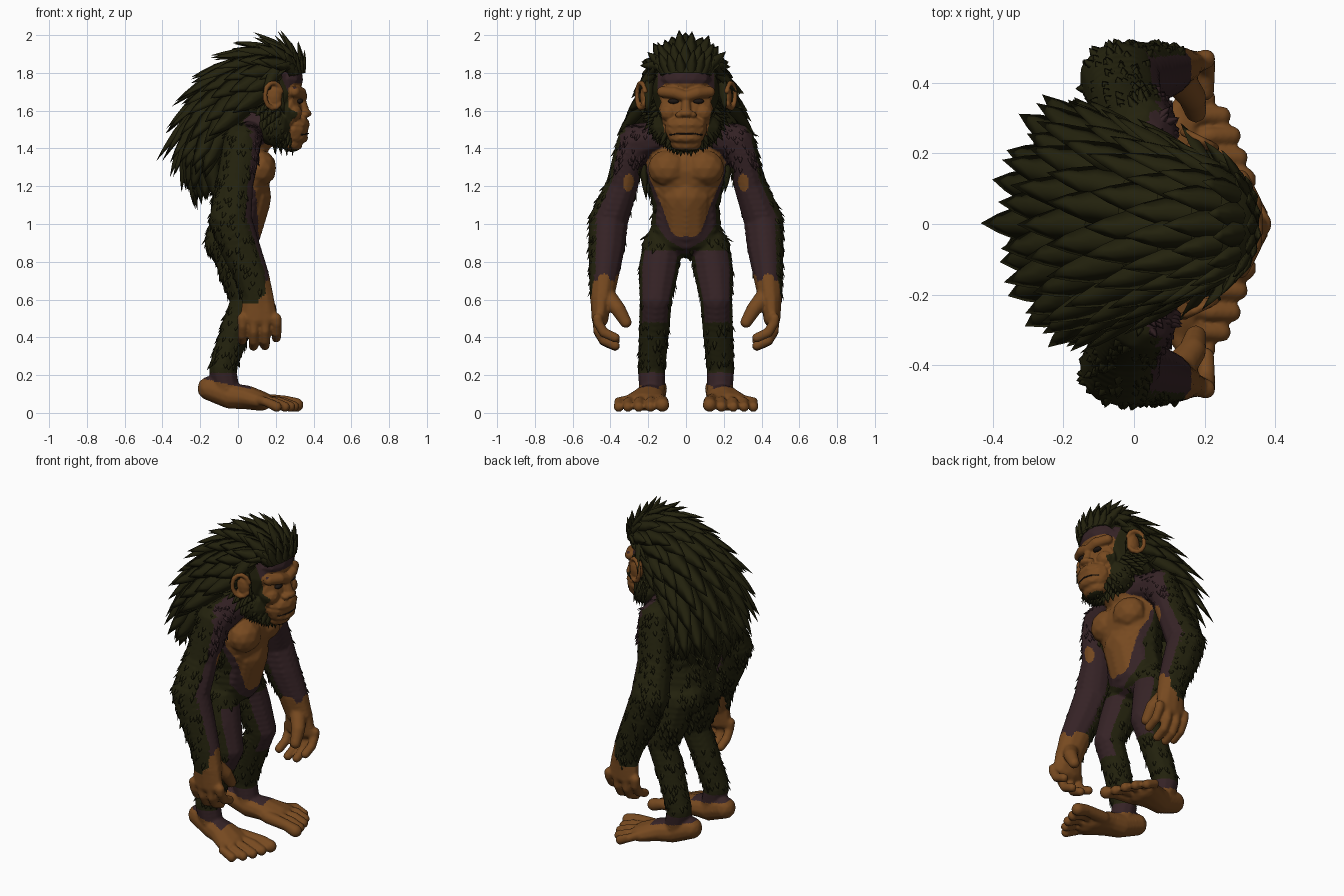
import bpy, bmesh, math, random
from mathutils import Vector

if "Cube" in bpy.data.objects:
    bpy.data.objects.remove(bpy.data.objects["Cube"])

random.seed(4)


def material(name, rgb):
    m = bpy.data.materials.new(name)
    m.diffuse_color = (*rgb, 1)
    m.use_nodes = True
    m.node_tree.nodes["Principled BSDF"].inputs["Base Color"].default_value = m.diffuse_color
    return m


GREEN = material("dark_green_fur", (0.0165, 0.0155, 0.004))
PURPLE = material("purple_brown_fur", (0.036, 0.0165, 0.019))
SKIN = material("tan_skin", (0.185, 0.068, 0.0145))
DARK = material("dark_eye", (0.012, 0.008, 0.006))
BODY_MATS = [GREEN, PURPLE, SKIN]

# unit sphere reused for every organic volume
bm = bmesh.new()
bmesh.ops.create_icosphere(bm, subdivisions=2, radius=1)
BALL_V = [v.co.copy() for v in bm.verts]
BALL_F = [[v.index for v in f.verts] for f in bm.faces]
bm.free()


def chain(buf, pts, mirror=True):
    """Row of overlapping ellipsoids through (x, y, z, r) or (x, y, z, rx, ry, rz)."""
    pts = [p if len(p) == 6 else (*p[:3], p[3], p[3], p[3]) for p in pts]
    balls = [pts[-1]]
    for a, b in zip(pts, pts[1:]):
        n = max(1, math.ceil(math.dist(a[:3], b[:3]) / (0.4 * min(a[3:] + b[3:]))))
        balls += [[p + (q - p) * i / n for p, q in zip(a, b)] for i in range(n)]
    for s in ((1, -1) if mirror else (1,)):
        for x, y, z, rx, ry, rz in balls:
            o = len(buf[0])
            buf[0].extend((x + v.x * rx, s * y + v.y * ry, z + v.z * rz) for v in BALL_V)
            buf[1].extend([o + i for i in f] for f in BALL_F)


def spike(buf, p, d, n, length, width, curl=0.0):
    """Pointed lock of hair growing from p along d."""
    d = d.normalized()
    side = d.cross(n).normalized()
    up = side.cross(d)
    o = len(buf[0])
    for t, w in ((0, 0.9), (0.38, 0.85), (0.72, 0.45)):
        c = p + d * length * t + up * length * curl * t * t
        for k in (side, -up * 0.4, -side, up * 0.4):
            buf[0].append(c + k * width * w)
    buf[0].append(p + d * length + up * length * curl)
    for r in (0, 4):
        for i in range(4):
            j = (i + 1) % 4
            buf[1].append((o + r + i, o + r + j, o + r + 4 + j, o + r + 4 + i))
    buf[1].extend((o + 8 + i, o + 8 + (i + 1) % 4, o + 12) for i in range(4))


def finish(name, buf, mats, voxel=0, rule=None, smooth=True, relax=3):
    me = bpy.data.meshes.new(name)
    me.from_pydata(buf[0], [], buf[1])
    ob = bpy.data.objects.new(name, me)
    bpy.context.scene.collection.objects.link(ob)
    if voxel:  # fuse the overlapping volumes into one skin
        r = ob.modifiers.new("fuse", 'REMESH')
        r.mode, r.voxel_size = 'VOXEL', voxel
        sm = ob.modifiers.new("relax", 'SMOOTH')
        sm.factor, sm.iterations = 0.5, relax
        dg = bpy.context.evaluated_depsgraph_get()
        me = bpy.data.meshes.new_from_object(ob.evaluated_get(dg))
        ob.modifiers.clear()
        ob.data = me
    me.materials.clear()
    for m in mats:
        me.materials.append(m)
    for p in me.polygons:
        p.use_smooth = smooth
        p.material_index = rule(p.center, p.normal) if rule else 0
    return ob


def lerp_table(t, z):
    if z <= t[0][0] or z >= t[-1][0]:
        return 0
    for (a, p), (b, q) in zip(t, t[1:]):
        if z <= b:
            return p + (q - p) * (z - a) / (b - a)


# ---- body: torso, limbs, hands and feet
body = ([], [])
chain(body, [(-.02, 0, 1.42, .14, .22, .11), (.02, 0, 1.28, .17, .215, .15),
             (0, 0, 1.08, .145, .18, .14), (-.03, 0, .93, .145, .2, .11)], False)
chain(body, [(.02, 0, 1.42, .13), (.15, 0, 1.56, .13)], False)           # neck
chain(body, [(.07, 0, 1.14, .11, .14, .13), (.04, 0, .98, .09, .13, .12)], False)  # belly
chain(body, [(.115, .095, 1.295, .09, .11, .1)])                        # chest muscles
chain(body, [(-.09, .09, .9, .09, .1, .1)])                             # buttocks
chain(body, [(.06, .1, 1.47, .08), (.02, .265, 1.43, .105), (.01, .305, 1.35, .105, .085, .1),
             (-.02, .34, 1.2, .105, .088, .1), (-.04, .41, 1.02, .118, .108, .1),
             (.01, .42, .88, .11, .1, .1), (.075, .435, .72, .095, .08, .08),
             (.105, .445, .61, .088, .065, .07)])                       # arms
chain(body, [(-.03, .125, .88, .11), (0, .145, .75, .108), (.05, .16, .6, .088),
             (-.01, .168, .45, .083), (-.08, .182, .24, .075)])         # legs
chain(body, [(.105, .45, .61, .088, .058, .06), (.112, .455, .5, .102, .046, .05)])  # palm
for x, drop in ((.022, .03), (.082, 0), (.143, .003), (.203, .045)):    # fingers
    chain(body, [(x, .468, .5, .029), (x + .002, .465, .43 + drop, .0265),
                 (x + .002, .435, .38 + drop, .0265), (x, .375, .353 + drop, .026)])
chain(body, [(.12, .42, .62, .05), (.165, .36, .55, .041), (.175, .318, .48, .032)])  # thumb
chain(body, [(-.08, .182, .22, .075), (-.06, .18, .13, .07)])           # ankle
chain(body, [(-.15, .165, .13, .066), (-.04, .18, .09, .075, .075, .07), (.04, .2, .083, .075, .09, .065),
             (.12, .225, .062, .07, .118, .052)])                       # foot
for y0, y, x, r in ((.14, .125, .31, .038), (.185, .188, .294, .03), (.225, .25, .276, .029),
                    (.265, .307, .248, .028), (.3, .356, .205, .028)):  # toes
    chain(body, [(.11, y0, .068, r), (x - .06, y, .06, r * .88), (x, y, r + .004, r)])

SKIN_W = ((.935, .05), (.96, .08), (1.1, .13), (1.25, .195), (1.33, .21), (1.38, .18), (1.44, .06))
PURPLE_W = ((.86, 0), (.92, .1), (1.0, .16), (1.1, .155), (1.25, .205), (1.4, .3), (1.6, .3))


def body_rule(c, n):
    a, inward = abs(c.y), -n.y * (1 if c.y > 0 else -1)
    if c.z < .215:                                                     # feet, ankles
        return 2 if c.z < .18 - .22 * (c.x + .18) or c.x > .07 else 1
    if a > .268 and c.z < .58 + .16 * max(0, n.x, inward):             # hands
        return 2
    if a > (.25 if c.z < 1.3 else .21):                                # arms
        if math.hypot(c.x - .075, (a - .305) * 1.3, (c.z - 1.22) * .8) < .04:
            return 2
        return 1 if n.x + .5 * inward > (.4 if c.z < 1.3 else .15) else 0
    if c.z > .86:                                                      # torso
        if c.x > .03:
            return 2 if a < lerp_table(SKIN_W, c.z) else 1 if a < lerp_table(PURPLE_W, c.z) else 0
        return 0
    return 1 if n.x > .5 and c.z > .48 else 0                          # legs


body_ob = finish("body", body, BODY_MATS, .008, body_rule)

# ---- short fur tufts scattered over limbs and shoulders
for name, mat, idx, count in (("fur_tufts", GREEN, 0, 1100), ("shoulder_tufts", PURPLE, 1, 90)):
    tufts = ([], [])
    spots = [p for p in body_ob.data.polygons if p.material_index == idx and p.center.z > .25
             and (idx == 0 or (p.center.z > 1.3 and abs(p.center.y) > .2))]
    for p in random.sample(spots, min(count, len(spots))):
        n = p.normal
        down = Vector((-.15, 0, -1))
        d = (down - n * down.dot(n)).normalized() + n * random.uniform(.2, .5)
        spike(tufts, p.center - n * .006, d, n, random.uniform(.03, .052), .014)
    finish(name, tufts, [mat])

# ---- head
head = ([], [])
chain(head, [(.17, 0, 1.70, .165, .185, .2)], False)
chain(head, [(.26, 0, 1.765, .088, .135, .085)], False)                 # forehead
chain(head, [(.265, 0, 1.6, .075, .15, .13)], False)                    # face
chain(head, [(.3, .125, 1.7, .03), (.33, .06, 1.694, .033), (.338, 0, 1.675, .03)])  # brow
chain(head, [(.288, .09, 1.59, .052, .052, .05)])                       # cheeks
chain(head, [(.335, 0, 1.67, .02), (.35, 0, 1.6, .028)], False)         # nose
chain(head, [(.358, 0, 1.585, .033, .04, .022)], False)
chain(head, [(.35, .033, 1.578, .026, .024, .02)])
chain(head, [(.295, 0, 1.5, .081, .114, .09)], False)                   # muzzle
chain(head, [(.3, 0, 1.525, .083, .112, .055)], False)                  # upper lip
chain(head, [(.297, 0, 1.455, .078, .098, .037)], False)                # lower lip
chain(head, [(.285, 0, 1.425, .06, .085, .045)], False)                 # chin
chain(head, [(.19, .09, 1.51, .09, .1, .1)])                            # jaw

FACE_W = ((1.395, .07), (1.45, .11), (1.58, .13), (1.64, .15), (1.71, .155), (1.745, .11))


def head_rule(c, n):
    a = abs(c.y)
    if c.x > .265 and a < lerp_table(FACE_W, c.z):
        return 2
    return 1 if c.x > .22 and 1.7 < c.z < 1.84 - 2 * a * a and a < .15 else 0


finish("head", head, BODY_MATS, .006, head_rule, relax=2)

ears = ([], [])
chain(ears, [(.19, .215, 1.675, .045, .03, .066)])
rim = [(.187 + .045 * math.cos(t), .238 - .022 * math.cos(t), 1.68 + .068 * math.sin(t), .013)
       for t in (math.radians(a) for a in range(20, 321, 30))]
chain(ears, rim)
finish("ears", ears, [SKIN], .006, relax=2)

eyes = ([], [])
chain(eyes, [(.327, .066, 1.65, .018, .03, .014)])
finish("eyes", eyes, [DARK])
mouth = ([], [])
chain(mouth, [(.371, 0, 1.479, .004), (.36, .05, 1.477, .004), (.336, .085, 1.472, .004)])
finish("mouth_line", mouth, [DARK])

# ---- mane: cape over head and back; keys are (x, z, half width, depth)
KEYS = [(.355, 1.80, .13, .06), (.335, 1.87, .16, .1), (.25, 1.935, .185, .17), (.11, 1.935, .2, .2),
        (-.05, 1.86, .23, .21), (-.18, 1.735, .255, .2), (-.265, 1.56, .275, .18),
        (-.29, 1.41, .28, .17), (-.255, 1.29, .23, .13)]


def key(v):
    f = max(0, min(.9999, v)) * (len(KEYS) - 1)
    i = int(f)
    t = f - i
    k = [KEYS[max(0, min(len(KEYS) - 1, i + j))] for j in (-1, 0, 1, 2)]
    return [.5 * (2 * b + (c - a) * t + (2 * a - 5 * b + 4 * c - d) * t * t
                  + (3 * b - a - 3 * c + d) * t ** 3) for a, b, c, d in zip(*k)]


def mane_point(v, u):
    x, z, w, d = key(v)
    p, q = key(max(0, v - .02)), key(min(1, v + .02))
    t = Vector((q[0] - p[0], q[1] - p[1])).normalized()
    drop = d * (math.cos(u) - 1)
    return Vector((x + t.y * drop, w * math.sin(u), z - t.x * drop))


NV, NU, SPAN = 32, 24, math.radians(98)
shell = ([mane_point(i / NV, SPAN * (2 * j / NU - 1)) for i in range(NV + 1) for j in range(NU + 1)], [])
for i in range(NV):
    for j in range(NU):
        a = i * (NU + 1) + j
        shell[1].append((a, a + 1, a + NU + 2, a + NU + 1))
shell[1].append(tuple(NV * (NU + 1) + j for j in range(NU + 1)))
finish("mane_base", shell, [GREEN])

mane = ([], [])
ROWS, COLS = 13, 10
for r in range(ROWS):
    v = .01 + .97 * r / (ROWS - 1)
    for c in range(COLS + r % 2):
        u = SPAN * (2 * (c + .5 * (1 - r % 2)) / COLS - 1) + random.uniform(-.04, .04)
        p = mane_point(v, u)
        tv = (mane_point(min(1, v + .02), u) - mane_point(max(0, v - .02), u)).normalized()
        n = (mane_point(v, u + .03) - mane_point(v, u - .03)).cross(tv).normalized()
        length = (.11 + .17 * min(1, v * 1.5)) * random.uniform(.85, 1.1)
        spike(mane, p - n * .008, tv + n * random.uniform(.24, .38), n, length * (.8 if r > 9 else 1),
              .032 + .028 * min(1, v * 2), -.06)
finish("mane_locks", mane, [GREEN])

# ---- beard and side whiskers around the jaw
beard = ([], [])
for row in range(4):
    for k in range(25):
        th = math.radians(-130 + 260 * (k + .5 * (row % 2)) / 24.5)
        s, c = math.sin(th), math.cos(th)
        p = Vector((.215 + .075 * c - .03 * row, (.15 + .012 * row) * s, 1.6 - .165 * c))
        spike(beard, p, Vector((.25 * c - .25, .55 * s, -.35 - .65 * max(c, 0))), Vector((.3, s, -c)),
              random.uniform(.06, .085), .02)
finish("beard", beard, [GREEN])
